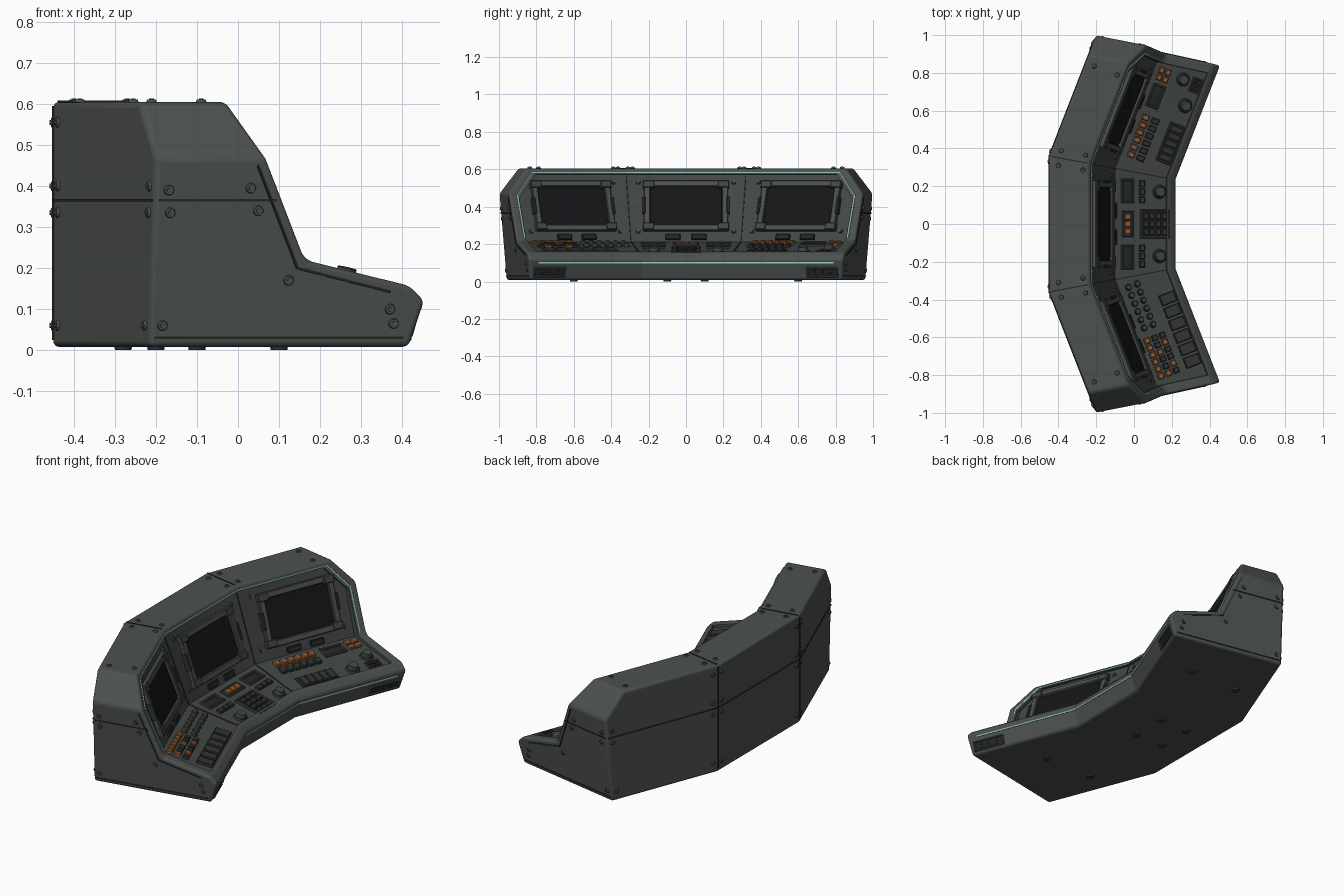
import bpy, bmesh, math
from mathutils import Vector, Matrix

if "Cube" in bpy.data.objects:
    bpy.data.objects.remove(bpy.data.objects["Cube"])

def material(name, r, g, b):
    m = bpy.data.materials.new(name)
    m.diffuse_color = (r, g, b, 1)
    m.use_nodes = True
    m.node_tree.nodes["Principled BSDF"].inputs["Base Color"].default_value = m.diffuse_color
    return m

BODY = material("body grey green", .072, .082, .077)
PANEL = material("panel grey", .055, .063, .058)
DARK = material("control dark grey", .032, .036, .034)
SEAM = material("seam black grey", .018, .02, .019)
SCREEN = material("screen black", .008, .008, .009)
ORANGE = material("button orange", .30, .105, .03)
CYAN = material("light strip cyan", .30, .62, .58)

# Layout: centre segment (0) and two wings (+1, -1). u runs along a segment, d is depth from its back.
A = math.radians(21.3)
K = math.tan(A / 2)
Z = Vector((0, 0, 1))

def axes(seg):
    if seg == 0:
        return Vector((-.45, 0, 0)), Vector((0, 1, 0)), Vector((1, 0, 0))
    return (Vector((-.45, .36 * seg, 0)), Vector((math.sin(A), seg * math.cos(A), 0)),
            Vector((math.cos(A), -seg * math.sin(A), 0)))

def P(seg, u, d, z):
    O, U, D = axes(seg)
    return O + U * u + D * d + Z * z

def u_end(d, z):
    return .687 + .18 * d - .09 * (.48 - z)

def desk_z(d): return .212 - .244 * (d - .35)
def wall_d(z): return .35 - .375 * (z - .212)
def rim_d(z): return .215 + (.605 - z) * .419

def finish(name, bm, mats, angle=20):
    bmesh.ops.recalc_face_normals(bm, faces=bm.faces[:])
    me = bpy.data.meshes.new(name)
    bm.to_mesh(me)
    bm.free()
    for m in mats:
        me.materials.append(m)
    ob = bpy.data.objects.new(name, me)
    bpy.context.collection.objects.link(ob)
    smooth(ob, angle)
    return ob

def smooth(ob, angle):
    bpy.ops.object.select_all(action='DESELECT')
    ob.select_set(True)
    bpy.context.view_layer.objects.active = ob
    bpy.ops.object.shade_smooth_by_angle(angle=math.radians(angle))

# Mitred sweep of a (d, z) profile along all three segments, with sloped upper corners
def loft(profile, inset, drop):
    bm = bmesh.new()
    rings = [[P(-1, u_end(d, z) - inset, d, z) for d, z in profile],
             [P(-1, K * d, d, z) for d, z in profile],
             [P(1, K * d, d, z) for d, z in profile],
             [P(1, u_end(d, z) - inset, d, z) for d, z in profile]]
    rings = [[bm.verts.new(p) for p in r] for r in rings]
    n = len(profile)
    for a, b in zip(rings, rings[1:]):
        for i in range(n):
            j = (i + 1) % n
            bm.faces.new((a[i], a[j], b[j], b[i]))
    bm.faces.new(rings[0])
    bm.faces.new(rings[-1])
    for s in (1, -1):
        z0, z1 = .47 - drop, .605 - drop
        p1 = P(s, u_end(0, z0) - inset, 0, z0)
        p2 = P(s, u_end(.5, z0) - inset, .5, z0)
        p3 = P(s, u_end(0, z0) - inset - .11, 0, z1)
        no = (p2 - p1).cross(p3 - p1).normalized()
        if no.z < 0:
            no = -no
        cut = bmesh.ops.bisect_plane(bm, geom=bm.verts[:] + bm.edges[:] + bm.faces[:],
                                     plane_co=p1, plane_no=no, clear_outer=True)
        edges = [e for e in bm.edges if e.is_valid and e.is_boundary]
        bmesh.ops.edgeloop_fill(bm, edges=edges)
    return bm

shell = finish("console_shell", loft([(0, .008), (0, .605), (.215, .605), (.37, .235), (.385, .218),
                                      (.635, .157), (.672, .12), (.637, .008)], 0, 0), [BODY, PANEL])
bm = loft([(.215, .572), (.35, .212), (.62, .146), (.66, .25), (.5, .4), (.3, .59)], .055, .025)
for f in bm.faces:
    f.material_index = 1
cutter = finish("recess_cutter", bm, [BODY, PANEL])
cutter.hide_render = True
bpy.context.view_layer.objects.active = shell
bev = shell.modifiers.new("bevel", 'BEVEL')
bev.width, bev.segments, bev.angle_limit = .014, 6, math.radians(28)
boo = shell.modifiers.new("recess", 'BOOLEAN')
boo.operation, boo.object, boo.solver = 'DIFFERENCE', cutter, 'EXACT'
for m in ("bevel", "recess"):
    bpy.ops.object.modifier_apply(modifier=m)
bpy.data.objects.remove(cutter)
smooth(shell, 20)

# Small parts are gathered into one mesh per name
parts = {}

def bmof(name, mat):
    return parts.setdefault(name, (bmesh.new(), mat))[0]

def frame(seg, plane, u, v, lift=0):
    """plane: desk (v=d), wall (v=z), back (v=z), top (v=d), end (u=d, v=z), front (v=z)"""
    O, U, D = axes(seg)
    if plane == 'desk':
        p, X, Y, N = P(seg, u, v, desk_z(v)), U, D - Z * .244, Z + D * .244
    elif plane == 'wall':
        p, X, Y, N = P(seg, u, wall_d(v), v), U, Z - D * .375, D + Z * .375
    elif plane == 'back':
        p, X, Y, N = P(seg, u, 0, v), U, Z, -D
    elif plane == 'top':
        p, X, Y, N = P(seg, u, v, .605), U, D, Z
    elif plane == 'front':
        p, X, Y, N = P(seg, u, .634 + v * .312, v), U, Z + D * .312, D - Z * .312
    else:
        p, X, Y, N = P(seg, u_end(u, v), u, v), D + U * .18, Z + U * .09, U - D * .18 - Z * .09
    X, Y, N = X.normalized(), Y.normalized(), N.normalized()
    p = p + N * lift
    return Matrix(((X.x, Y.x, N.x, p.x), (X.y, Y.y, N.y, p.y), (X.z, Y.z, N.z, p.z), (0, 0, 0, 1)))

def box(name, mat, M, w, h, t, x=0, y=0, taper=.004):
    bm = bmof(name, mat)
    c = [(-1, -1), (1, -1), (1, 1), (-1, 1)]
    rows = [[bm.verts.new(M @ Vector((x + a * (w / 2 - k), y + b * (h / 2 - k), z))) for a, b in c]
            for z, k in ((-.004, 0), (t - min(taper, t / 2), 0), (t, taper))]
    for r, q in zip(rows, rows[1:]):
        for i in range(4):
            bm.faces.new((r[i], r[(i + 1) % 4], q[(i + 1) % 4], q[i]))
    bm.faces.new(rows[0])
    bm.faces.new(rows[-1])

def ring(name, mat, M, w, h, b, t):
    for s in (1, -1):
        box(name, mat, M, w, b, t, 0, s * (h - b) / 2)
        box(name, mat, M, b, h - 2 * b, t, s * (w - b) / 2, 0)

def disc(name, mat, M, r, t, r2=None, n=16):
    bmesh.ops.create_cone(bmof(name, mat), cap_ends=True, segments=n, radius1=r, radius2=r2 or r * .85,
                          depth=t, matrix=M @ Matrix.Translation((0, 0, t / 2)))

def bar(name, mat, p, q, w):
    M = Matrix.Translation(p) @ (q - p).to_track_quat('Z', 'Y').to_matrix().to_4x4()
    L = (q - p).length
    bmesh.ops.create_cube(bmof(name, mat), size=1,
                          matrix=M @ Matrix.Translation((0, 0, L / 2)) @ Matrix.Diagonal((w, w, L, 1)))

def bolt(M):
    disc("bolts", BODY, M, .013, .006, n=12)
    disc("bolts", BODY, M, .007, .009, n=6)

def knob(seg, u, d, r):
    disc("knob_bases", DARK, frame(seg, 'desk', u, d), r, .008, n=24)
    disc("knobs", PANEL, frame(seg, 'desk', u, d, .008), r * .75, r * .6, n=20)

def slot(seg, u, d):
    ring("slot_frames", PANEL, frame(seg, 'desk', u, d), .13, .07, .012, .012)
    box("slot_insets", SEAM, frame(seg, 'desk', u, d), .106, .046, .003)

def button(seg, u, d, w, h, orange=False, t=.016):
    box("orange_buttons" if orange else "dark_buttons", ORANGE if orange else DARK,
        frame(seg, 'desk', u, d), w, h, t)

# Screens with raised bezels, corner clips and bolts
for seg, u in ((0, 0), (1, .375), (-1, .375)):
    M = frame(seg, 'wall', u, .40)
    ring("screen_bezels", BODY, M, .45, .285, .033, .022)
    box("screens", SCREEN, M, .39, .225, .008)
    for sx in (1, -1):
        for sy in (1, -1):
            box("bezel_clips", PANEL, M, .06, .04, .028, sx * .2, sy * .12)
            bolt(M @ Matrix.Translation((sx * .255, sy * .14, 0)))
        box("bezel_side_grips", DARK, M, .016, .09, .03, sx * .225, 0)
        box("wall_connectors", SEAM, frame(seg, 'wall', u + sx * .07, .235), .08, .03, .015)

# Centre desk controls
for s in (1, -1):
    slot(0, s * .175, .415)
    knob(0, s * .17, .585, .037)
    for i in range(3):
        button(0, s * .17 + (i - 1) * .042, .49, .034, .03)
ring("control_frames", PANEL, frame(0, 'desk', 0, .415), .14, .06, .01, .012)
ring("control_frames", PANEL, frame(0, 'desk', 0, .56), .155, .16, .01, .014)
for i in range(3):
    button(0, (i - 1) * .038, .415, .032, .034, True)
    for j in range(4):
        button(0, (i - 1) * .042, .51 + j * .033, .036, .027)

# Positive wing controls
knob(1, .635, .514, .036)
knob(1, .51, .575, .038)
slot(1, .50, .41)
ring("control_frames", PANEL, frame(1, 'desk', .63, .587), .08, .056, .008, .01)
for i in range(2):
    for j in range(2):
        button(1, .60 + i * .04, .39 + j * .035, .032, .028, True)
        button(1, .614 + i * .032, .576 + j * .022, .026, .017)
for i in range(6):
    button(1, .165 + i * .042, .40, .03, .036, True, .02)
    button(1, .165 + i * .042, .455, .03, .04)
ring("control_frames", PANEL, frame(1, 'desk', .295, .575), .22, .088, .008, .01)
for i in range(5):
    button(1, .215 + i * .04, .575, .034, .07, t=.018)

# Negative wing controls
for i in range(6):
    for j in range(2):
        knob(-1, .13 + i * .046, .40 + j * .05, .018)
    button(-1, .26 + i * .071, .572, .058, .085, t=.016)
    for j in range(3):
        button(-1, .43 + i * .04, .388 + j * .043, .03, .03, j == 0 or (i + j) % 3 == 0, .018)

# Seams, light strips and mitre joints
def seam(p, q): bar("panel_seams", SEAM, p, q, .006)
def light(p, q): bar("light_strips", CYAN, p, q, .007)
zt, rt = .583, rim_d(.583)
seam(P(-1, 0, 0, .365), P(1, 0, 0, .365))
light(P(-1, K * rt, rt, zt), P(1, K * rt, rt, zt))
light(P(-1, K * .664, .664, .1), P(1, K * .664, .664, .1))
for s in (1, -1):
    seam(P(s, 0, 0, .365), P(s, u_end(0, .365) - .01, 0, .365))
    seam(P(s, 0, 0, .025), P(s, 0, 0, .595))
    seam(P(s, K * .01, .01, .605), P(s, K * .205, .205, .605))
    seam(P(s, u_end(.01, .365), .01, .365), P(s, u_end(.3, .365), .3, .365))
    seam(P(s, u_end(.01, .03), .01, .03), P(s, u_end(.62, .03), .62, .03))
    seam(P(s, K * .352, .352, .212), P(s, K * .62, .62, .146))
    seam(P(s, K * .218, .218, .565), P(s, K * .35, .35, .212))
    path = [(rim_d(.46), .46), (rim_d(.25), .25), (.38, .21), (.61, .152)]
    for (d, z), (e, y) in zip(path, path[1:]):
        seam(P(s, u_end(d - .025, z), d - .025, z - .01), P(s, u_end(e - .025, y), e - .025, y - .01))
    # lights around the recess
    c = P(s, u_end(rt, zt) - .15, rt, zt)
    k = P(s, u_end(rim_d(.46), .46) - .045, rim_d(.46), .46)
    b = P(s, u_end(.372, .235) - .045, .372, .235)
    light(P(s, K * rt, rt, zt), c)
    light(c, k)
    light(k, b)
    light(P(s, K * .664, .664, .1), P(s, .72, .664, .1))
    # front vents
    M = frame(s, 'front', .65, .05)
    ring("front_vent_frames", BODY, M, .18, .056, .009, .008)
    box("front_vents", SEAM, M, .162, .04, .002)
    for i in range(3):
        box("front_vent_slats", DARK, M, .012, .036, .006, (i - 1) * .045, 0, .002)
    # bolts on end, back and top
    for d, z in ((.035, .39), (.04, .335), (.235, .395), (.255, .34), (.03, .06), (.335, .17), (.585, .1), (.595, .065)):
        bolt(frame(s, 'end', d, z))
    for z in (.555, .4, .335, .06):
        bolt(frame(s, 'back', .03, z))
        bolt(frame(0, 'back', s * .33, z))
        if z < .5:
            bolt(frame(s, 'back', u_end(0, z) - .035, z))
    for d in (.05, .18):
        bolt(frame(s, 'top', .04 + K * d, d))
        bolt(frame(s, 'top', .53, d))
        bolt(frame(0, 'top', s * (.32 - K * d), d))
    for x, y in ((-.28, .1), (-.1, .1), (-.2, .6), (.1, .6)):
        disc("feet", DARK, Matrix.Translation((x, s * y, 0)), .02, .01, .022)

for name, (bm, mat) in parts.items():
    finish(name, bm, [mat], 30)
